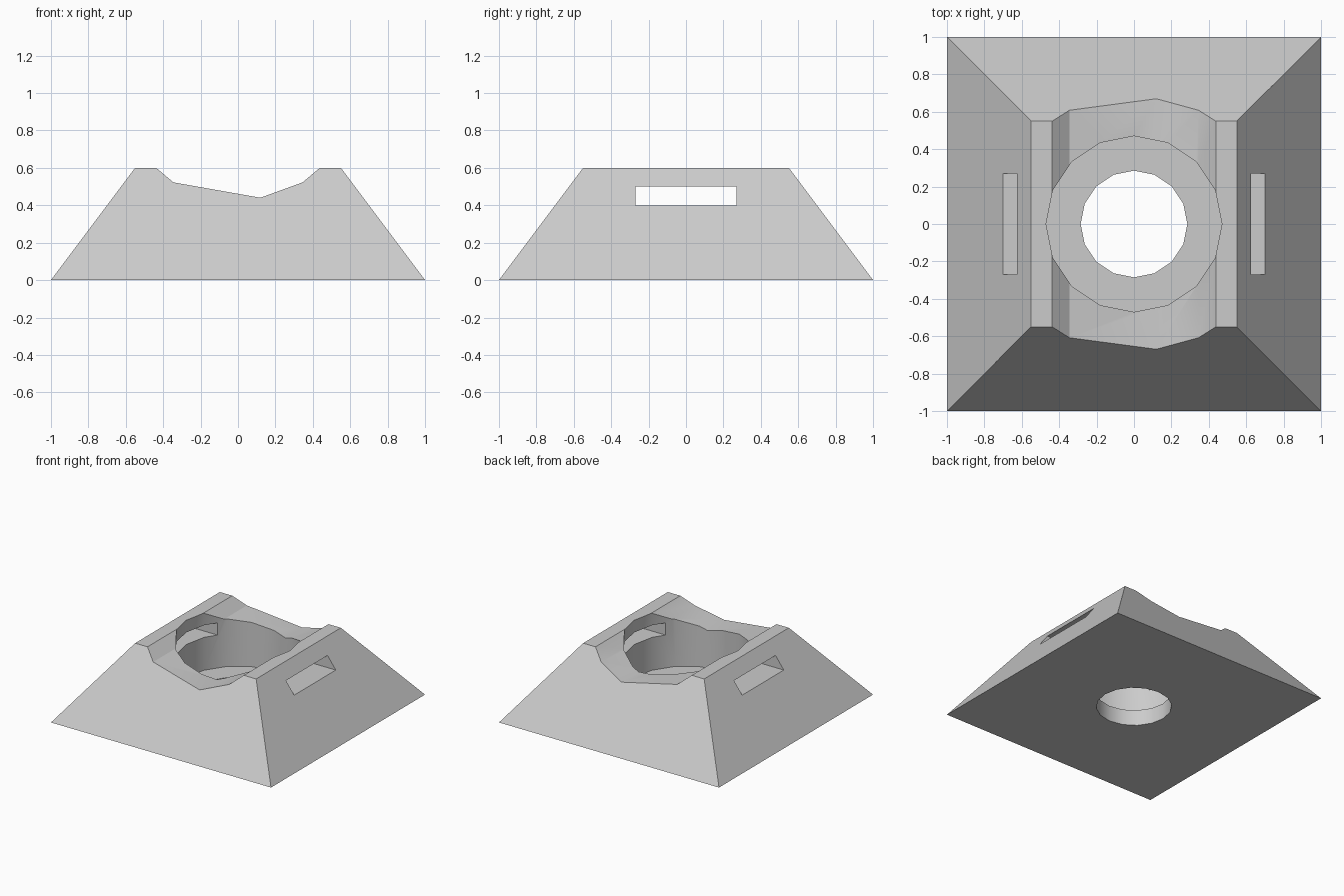
import bpy
import math

old = bpy.data.objects.get("Cube")
if old:
    bpy.data.objects.remove(old, do_unlink=True)

grey = bpy.data.materials.new("light_grey")
grey.use_nodes = True
colour = (0.6, 0.6, 0.6, 1)
grey.diffuse_color = colour
grey.node_tree.nodes["Principled BSDF"].inputs["Base Color"].default_value = colour


def cylinder(name, sides, radius, bottom, top):
    bpy.ops.mesh.primitive_cylinder_add(vertices=sides, radius=radius, depth=top - bottom,
                                        location=(0, 0, (bottom + top) / 2))
    obj = bpy.context.object
    obj.name = name
    return obj


# Square tapered block
bpy.ops.mesh.primitive_cube_add(size=2, location=(0, 0, 0))
block = bpy.context.object
block.name = "tapered_block"
for v in block.data.vertices:
    half = 0.55 if v.co.z > 0 else 1.0
    v.co = (math.copysign(half, v.co.x), math.copysign(half, v.co.y), 0.6 if v.co.z > 0 else 0)
block.data.materials.append(grey)

# Rounded trough running front to back
trough = cylinder("trough_cutter", 18, 0.69, -1.5, 1.5)
trough.location = (0, 0, 1.12)
trough.rotation_euler = (math.pi / 2, 0, 0)
# Put a flat facet at the bottom of the trough
for v in trough.data.vertices:
    a = math.atan2(v.co.y, v.co.x)
    a = round(a / math.radians(20)) * math.radians(20)
    v.co.x, v.co.y = 0.69 * math.cos(a), 0.69 * math.sin(a)

# Round pocket and the smaller hole through its floor
pocket = cylinder("pocket_cutter", 16, 0.47, 0.13, 1.0)
hole = cylinder("hole_cutter", 16, 0.285, -0.3, 0.4)

# Slot through both sides
bpy.ops.mesh.primitive_cube_add(size=1, location=(0, 0, 0.45))
slot = bpy.context.object
slot.name = "slot_cutter"
slot.scale = (3, 0.54, 0.1)

# Cut everything out of the block
cutters = [trough, pocket, hole, slot]
bpy.context.view_layer.update()
bpy.ops.object.select_all(action="DESELECT")
block.select_set(True)
bpy.context.view_layer.objects.active = block
for cutter in cutters:
    cutter.hide_render = True
    mod = block.modifiers.new(cutter.name, "BOOLEAN")
    mod.operation = "DIFFERENCE"
    mod.solver = "EXACT"
    mod.object = cutter
    bpy.ops.object.modifier_apply(modifier=mod.name)
for cutter in cutters:
    bpy.data.objects.remove(cutter, do_unlink=True)

bpy.ops.object.shade_smooth_by_angle(angle=math.radians(30))
